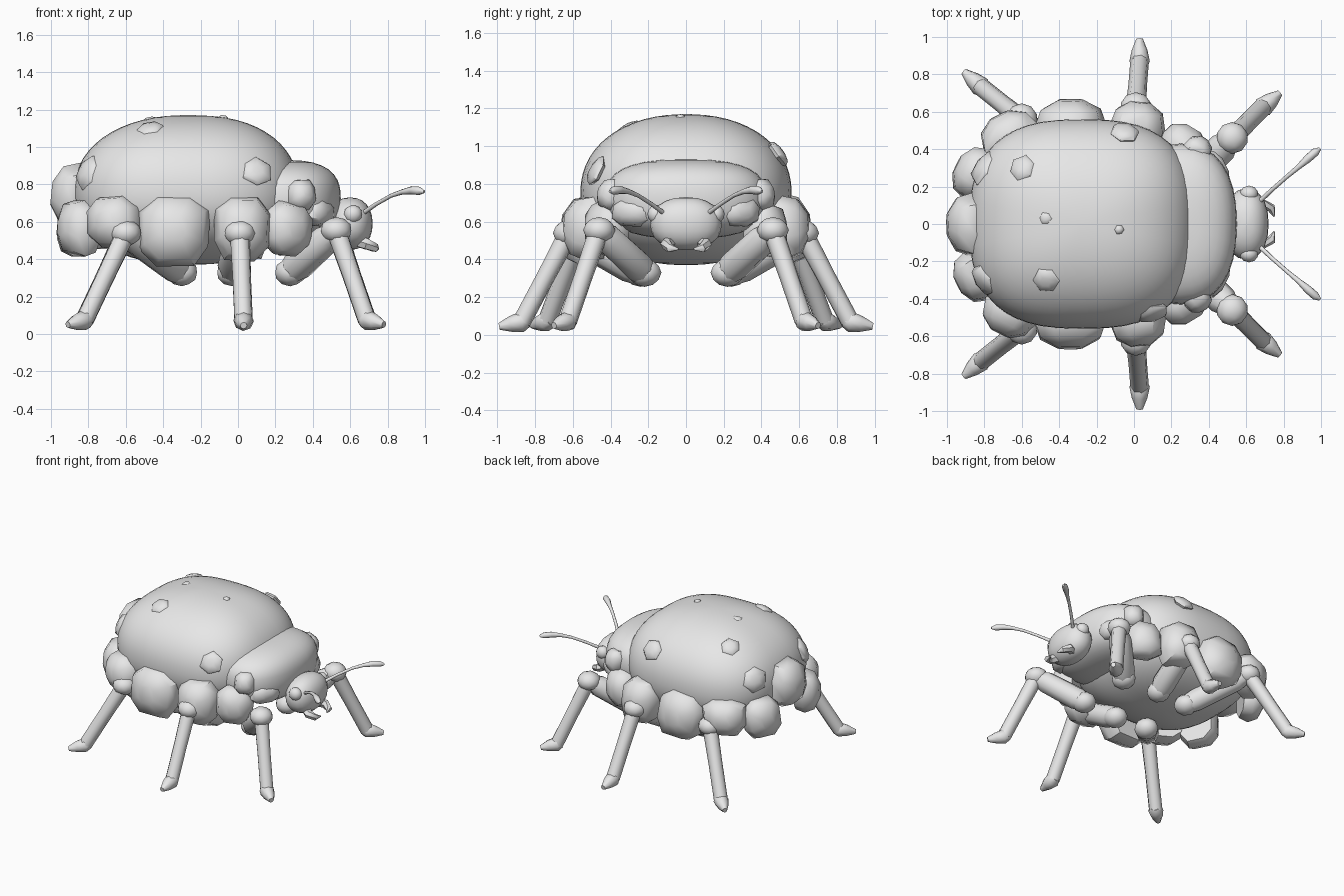
import bpy, bmesh, math, random
from mathutils import Vector

if "Cube" in bpy.data.objects:
    bpy.data.objects.remove(bpy.data.objects["Cube"])

random.seed(4)
mat = bpy.data.materials.new("stone grey")
mat.diffuse_color = (0.8, 0.8, 0.8, 1)
mat.use_nodes = True
mat.node_tree.nodes["Principled BSDF"].inputs["Base Color"].default_value = mat.diffuse_color


def finish(name, bm, angle=30):
    bmesh.ops.recalc_face_normals(bm, faces=bm.faces)
    me = bpy.data.meshes.new(name)
    bm.to_mesh(me)
    bm.free()
    me.shade_smooth()
    me.set_sharp_from_angle(angle=math.radians(angle))
    me.materials.append(mat)
    ob = bpy.data.objects.new(name, me)
    bpy.context.collection.objects.link(ob)
    return ob


def skin(bm, rings):
    """Join rings of vertices and cap both ends."""
    n = len(rings[0])
    for a, b in zip(rings, rings[1:]):
        for i in range(n):
            j = (i + 1) % n
            bm.faces.new((a[i], a[j], b[j], b[i]))
    bm.faces.new(rings[0])
    bm.faces.new(rings[-1])


def spow(v, e):
    return math.copysign(abs(v) ** e, v)


def rounded(name, c, r, e1, e2, low=None, front=None, seg=48, lat=28, angle=40):
    """Superellipsoid; low = lower half height, front = blunter profile at the +x end."""
    bm = bmesh.new()
    rings = []
    for k in range(lat + 1):
        t = -math.pi / 2 + 0.04 + (math.pi - 0.08) * k / lat
        h = spow(math.sin(t), e1)
        rz = (low or r[2]) if h < 0 else r[2]
        ring = []
        for i in range(seg):
            a = 2 * math.pi * i / seg
            w = math.cos(t) ** e1
            wx = math.cos(t) ** front if front and math.cos(a) > 0 else w
            ring.append(bm.verts.new((c[0] + r[0] * wx * spow(math.cos(a), e2),
                                      c[1] + r[1] * w * spow(math.sin(a), e2),
                                      c[2] + rz * h)))
        rings.append(ring)
    skin(bm, rings)
    return finish(name, bm, angle)


def tube(name, pts, radii, sides=8, angle=50):
    bm = bmesh.new()
    pts = [Vector(p) for p in pts]
    rings = []
    for i, p in enumerate(pts):
        d = (pts[min(i + 1, len(pts) - 1)] - pts[max(i - 1, 0)]).normalized()
        u = d.cross(Vector((0.05, 0.1, 1))).normalized()
        v = d.cross(u)
        rings.append([bm.verts.new(p + radii[i] * (u * math.cos(a) + v * math.sin(a)))
                      for a in (2 * math.pi * k / sides for k in range(sides))])
    skin(bm, rings)
    return finish(name, bm, angle)


def rock(name, c, normal, w, h, t, sides=8, square=0.75):
    """Chipped plate facing along its normal; t = how far it stands out."""
    bm = bmesh.new()
    n = Vector(normal).normalized()
    u = Vector((0, 0, 1)).cross(n).normalized()
    v = n.cross(u)
    jit = [random.uniform(0.94, 1.06) for _ in range(sides)]
    ph = random.uniform(0.2, 0.55)
    rings = []
    for s, d in ((0.85, -0.8), (1.0, -0.15), (0.84, 0.55), (0.35, 0.95)):
        ring = []
        for i in range(sides):
            a = ph + 2 * math.pi * i / sides
            ring.append(bm.verts.new(Vector(c) + n * t * d + s * jit[i] * (
                u * w * spow(math.cos(a), square) + v * h * spow(math.sin(a), square))))
        rings.append(ring)
    skin(bm, rings)
    return finish(name, bm, 48)


def lump(name, c, r):
    bm = bmesh.new()
    bmesh.ops.create_icosphere(bm, subdivisions=2, radius=1)
    for p in bm.verts:
        p.co = Vector([c[i] + p.co[i] * r[i] for i in range(3)])
    return finish(name, bm, 30)


# Main body
rounded("shell", (-0.275, 0, 0.75), (0.605, 0.56, 0.42), 0.92, 0.75, low=0.38, front=0.8)
rounded("thorax", (0.25, 0, 0.72), (0.3, 0.43, 0.21), 0.75, 0.85, seg=32, lat=16)
rounded("head", (0.6, 0, 0.59), (0.12, 0.19, 0.14), 0.9, 0.9, seg=20, lat=12)

for s, side in ((-1, "right"), (1, "left")):
    # Face parts
    lump("eye_" + side, (0.615, s * 0.16, 0.64), (0.05, 0.045, 0.05))
    tube("mandible_" + side, [(0.64, s * .07, .5), (0.69, s * .105, .48),
                              (0.735, s * .085, .46), (0.75, s * .04, .455)],
         [.035, .032, .024, .005], 6)
    tube("antenna_" + side, [(0.66, s * .11, .64), (0.74, s * .185, .695), (0.82, s * .255, .74),
                             (0.88, s * .305, .76), (0.93, s * .35, .768),
                             (0.97, s * .385, .765), (0.995, s * .403, .76)],
         [.013, .011, .011, .014, .022, .022, .008])
    # Legs: hip, knee, ankle, toe
    for name, hip, knee, ankle, toe in (
            ("front", (.28, .22, .33), (.525, .46, .555), (.69, .625, .075), (.78, .7, .05)),
            ("middle", (-.03, .24, .33), (.01, .62, .54), (.03, .87, .07), (.03, .99, .045)),
            ("rear", (-.3, .22, .33), (-.6, .56, .54), (-.82, .735, .075), (-.91, .815, .05))):
        H, K, A, T = [Vector((p[0], p[1] * s, p[2])) for p in (hip, knee, ankle, toe)]
        tag = name + "_" + side
        lump("hip_" + tag, H, (.085, .09, .075))
        tube("thigh_" + tag, [H, H.lerp(K, .15), H.lerp(K, .8), K], [.07, .085, .08, .05])
        lump("knee_" + tag, K, (.085, .085, .07))
        tube("shin_" + tag, [K, K.lerp(A, .5), A], [.055, .05, .05])
        tube("foot_" + tag, [A.lerp(T, -.3), A, A.lerp(T, .5), T], [.035, .055, .042, .018])
    # Rock skirt around the body
    for i, (c, n, w, h, t) in enumerate((
            ((-.86, .28, .57), (-1, .5, .05), .15, .16, .1),
            ((-.67, .48, .6), (-.5, 1, .1), .16, .15, .12),
            ((-.34, .54, .56), (0, 1, .1), .2, .2, .13),
            ((.02, .53, .57), (.12, 1, .1), .16, .18, .13),
            ((.27, .43, .56), (.6, 1, 0), .14, .15, .1),
            ((.34, .4, .745), (.6, 1, .3), .08, .09, .07),
            ((.44, .29, .65), (1, .5, 0), .12, .08, .06))):
        rock(f"skirt_rock_{i}_{side}", (c[0], c[1] * s, c[2]), (n[0], n[1] * s, n[2]), w, h, t)
    # Rear shoulder rock on the shell
    rock("rear_rock_" + side, (-.8, .3 * s, .86), (-.8, .55 * s, .4), .1, .1, .04, 6, 1)

# Tail rock and the small stones on the back
rock("tail_rock", (-.88, 0, .74), (-1, 0, .1), .17, .18, .125)
for i, (c, n, r) in enumerate((
        ((-.47, -.3, 1.095), (-.2, -.5, 1), .075),
        ((-.6, .3, 1.06), (-.5, .5, 1), .075),
        ((.1, -.48, .87), (.3, -1, .5), .085),
        ((-.05, .49, .965), (.1, 1, .75), .08),
        ((-.47, .03, 1.135), (-.2, 0, 1), .045),
        ((-.08, -.03, 1.145), (.15, 0, 1), .03))):
    rock(f"back_stone_{i}", c, n, r, r, .026, 6, 1)
